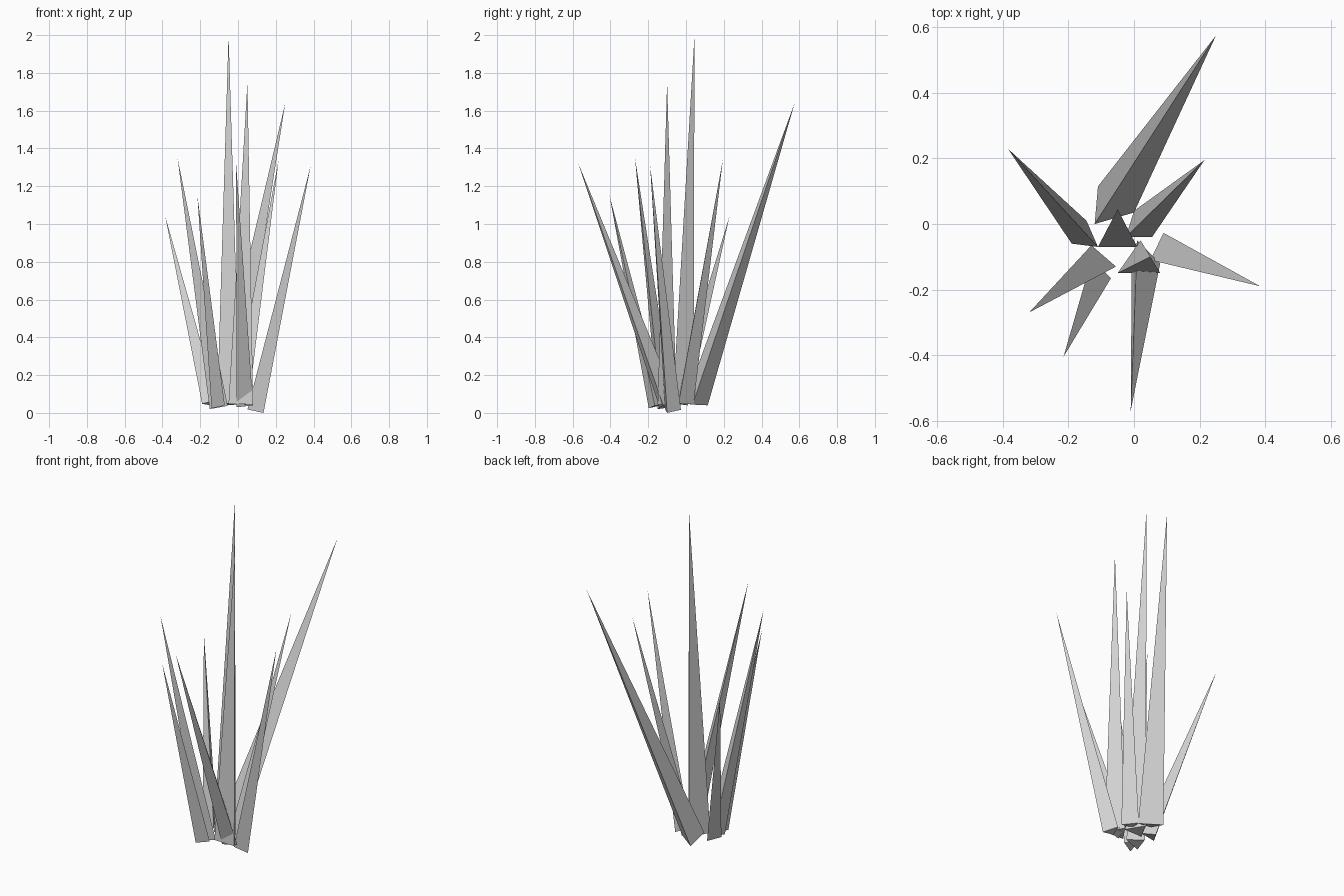
import bpy
import bmesh
from mathutils import Vector

default_cube = bpy.data.objects.get("Cube")
if default_cube:
    bpy.data.objects.remove(default_cube, do_unlink=True)

# Single plain grey for the whole clump
grey = bpy.data.materials.new("plain_grey")
grey.use_nodes = True
colour = (0.65, 0.65, 0.65, 1.0)
grey.diffuse_color = colour
grey.node_tree.nodes["Principled BSDF"].inputs["Base Color"].default_value = colour


def add_blade(name, tip, corners, low):
    """Three-sided spike whose base is cut square to its axis, lowest corner at low."""
    tip = Vector(tip)
    flat = [Vector((x, y, low)) for x, y in corners]
    centre = sum(flat, Vector()) / len(flat)
    axis = tip - centre
    lifts = [-(p - centre).dot(axis) / axis.z for p in flat]
    base = [p + Vector((0, 0, lift - min(lifts))) for p, lift in zip(flat, lifts)]

    bm = bmesh.new()
    ring = [bm.verts.new(p) for p in base]
    top = bm.verts.new(tip)
    bm.faces.new(ring)
    for i, corner in enumerate(ring):
        bm.faces.new((corner, ring[i - 1], top))
    bmesh.ops.recalc_face_normals(bm, faces=bm.faces[:])

    mesh = bpy.data.meshes.new(name)
    bm.to_mesh(mesh)
    bm.free()
    mesh.materials.append(grey)
    blade = bpy.data.objects.new(name, mesh)
    bpy.context.scene.collection.objects.link(blade)


# Upright blades in the middle
add_blade("tall_centre_blade", (-.05, .045, 2),
          [(-.11, -.07), (.01, -.07), (-.05, .04)], .045)
add_blade("front_centre_blade", (.05, -.1, 1.75),
          [(-.05, -.15), (.08, -.15), (.02, -.05)], .045)

# Blades leaning to the back
add_blade("long_back_blade", (.25, .575, 1.64),
          [(-.12, 0), (-.11, .115), (0, .035)], .04)
add_blade("back_left_blade", (.215, .195, 1.34),
          [(-.025, -.04), (.055, -.04), (0, .04)], .045)
add_blade("back_right_blade", (-.385, .23, 1.04),
          [(-.19, -.06), (-.11, -.07), (-.145, .01)], .04)

# Blades leaning to the front and sides
add_blade("right_blade", (-.32, -.27, 1.35),
          [(-.13, -.065), (-.055, -.13), (-.15, -.15)], .02)
add_blade("front_right_blade", (-.215, -.405, 1.15),
          [(-.07, -.165), (-.13, -.11), (-.14, -.197)], .025)
add_blade("left_blade", (.385, -.19, 1.31),
          [(.09, -.027), (.05, -.11), (.135, -.1)], 0)
add_blade("front_blade", (-.01, -.57, 1.32),
          [(.08, -.12), (-.007, -.14), (.01, -.05)], .03)
